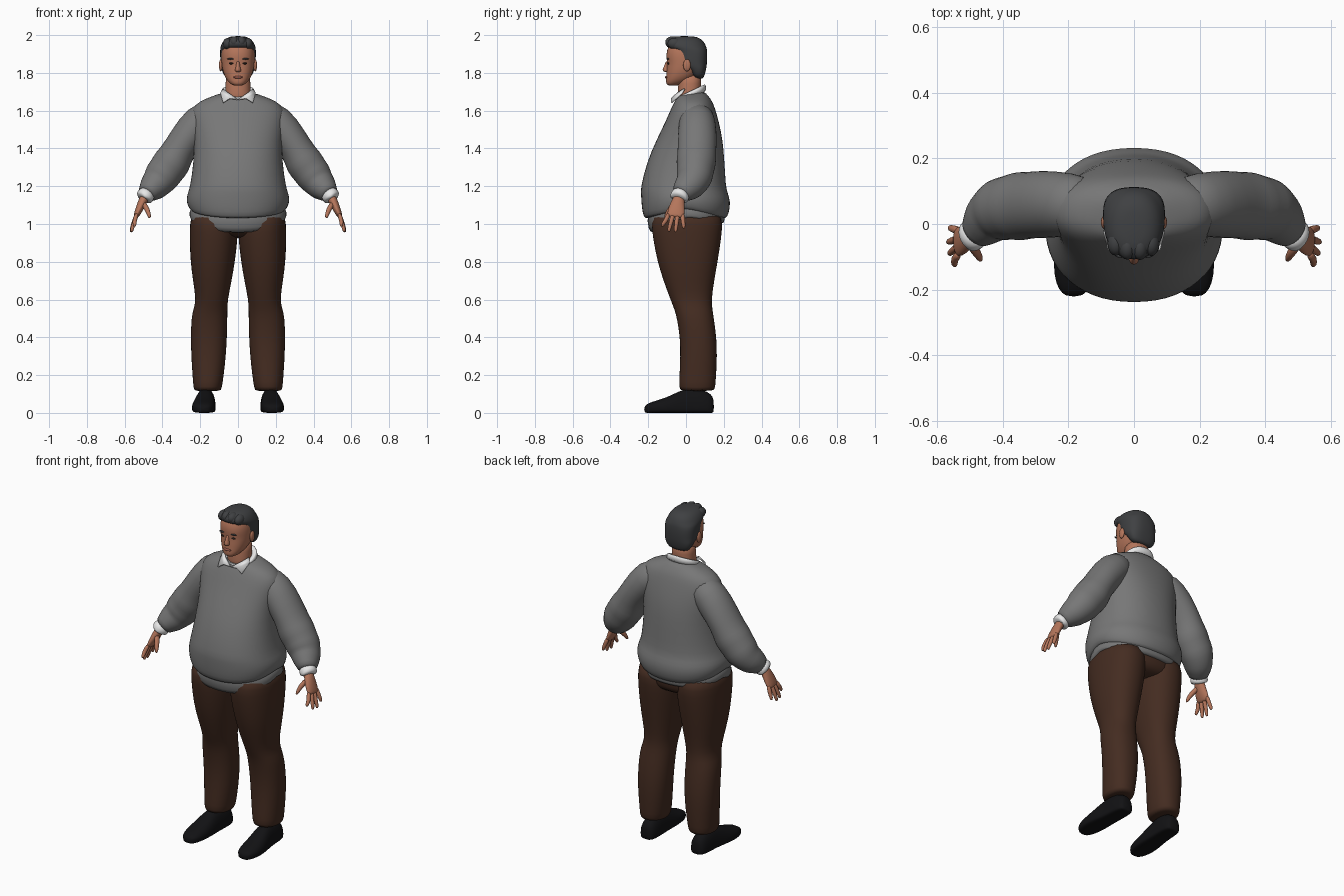
import bpy, bmesh, math
from mathutils import Vector


def material(name, r, g, b):
    m = bpy.data.materials.new(name)
    m.diffuse_color = (r, g, b, 1)
    return m


SKIN = material("skin", 0.46, 0.18, 0.105)
LIP = material("lip", 0.34, 0.11, 0.08)
HAIR = material("hair", 0.05, 0.052, 0.055)
WOOL = material("grey_wool", 0.185, 0.185, 0.185)
SHIRT = material("white_shirt", 0.8, 0.8, 0.8)
CLOTH = material("brown_cloth", 0.058, 0.025, 0.015)
LEATHER = material("black_leather", 0.006, 0.006, 0.007)
EYE = material("dark_eye", 0.03, 0.02, 0.015)


def finish(name, bm, mat, mirror=False, levels=1):
    bmesh.ops.recalc_face_normals(bm, faces=bm.faces)
    me = bpy.data.meshes.new(name)
    bm.to_mesh(me)
    bm.free()
    for p in me.polygons:
        p.use_smooth = True
    me.materials.append(mat)
    ob = bpy.data.objects.new(name, me)
    bpy.context.collection.objects.link(ob)
    if mirror:
        ob.modifiers.new("mirror", 'MIRROR').use_mirror_merge = False
    if levels:
        s = ob.modifiers.new("smooth", 'SUBSURF')
        s.levels = s.render_levels = levels
    return ob


def loft(name, rings, mat, mirror=False, levels=1):
    """Skin a list of closed point rings and cap both ends."""
    bm = bmesh.new()
    vs = [[bm.verts.new(p) for p in ring] for ring in rings]
    n = len(rings[0])
    for a, b in zip(vs, vs[1:]):
        for i in range(n):
            j = (i + 1) % n
            bm.faces.new((a[i], a[j], b[j], b[i]))
    bm.faces.new(vs[0])
    bm.faces.new(vs[-1])
    return finish(name, bm, mat, mirror, levels)


def power(v, p):
    return math.copysign(abs(v) ** p, v)


def level(z, rx, front, back, cx=0, dip=0, tilt=0, p=0.9, cy=None, n=28):
    """Roughly level ring; dip lowers its front and back, tilt raises the back."""
    cy = (front + back) / 2 if cy is None else cy
    ring = []
    for i in range(n):
        t = 2 * math.pi * i / n
        c, s = power(math.cos(t), p), power(math.sin(t), p)
        ring.append((cx + rx * c, cy + s * ((back - cy) if s > 0 else (cy - front)),
                     z - dip * abs(s) + tilt * s))
    return ring


def tube(path, n=16):
    """Rings across a path of (x, y, z, thickness, width along y)."""
    pts = [Vector(q[:3]) for q in path]
    rings = []
    for k, (q, c) in enumerate(zip(path, pts)):
        t = (pts[min(k + 1, len(pts) - 1)] - pts[max(k - 1, 0)]).normalized()
        v = (Vector((0, 1, 0)) - t * t.y).normalized()
        u = t.cross(v)
        rings.append([c + u * q[3] * math.cos(2 * math.pi * i / n)
                      + v * q[4] * math.sin(2 * math.pi * i / n) for i in range(n)])
    return rings


def ball(name, loc, size, mat, mirror=False, levels=0):
    bm = bmesh.new()
    bmesh.ops.create_uvsphere(bm, u_segments=16, v_segments=10, radius=1)
    for v in bm.verts:
        v.co = Vector(a * b + c for a, b, c in zip(v.co, size, loc))
    return finish(name, bm, mat, mirror, levels)


# Sweater body with a bulging waistband
loft("sweater_body", [
    level(1.695, 0.085, -0.035, 0.095, tilt=0.015),
    level(1.675, 0.14, -0.045, 0.12),
    level(1.65, 0.205, -0.06, 0.14),
    level(1.61, 0.25, -0.08, 0.155),
    level(1.54, 0.25, -0.11, 0.175),
    level(1.45, 0.235, -0.155, 0.195),
    level(1.33, 0.235, -0.208, 0.205),
    level(1.2, 0.255, -0.24, 0.212),
    level(1.17, 0.265, -0.24, 0.22),
    level(1.13, 0.277, -0.238, 0.238, dip=0.01),
    level(1.095, 0.266, -0.232, 0.23, dip=0.035),
    level(1.08, 0.253, -0.22, 0.212, dip=0.055),
    level(1.09, 0.235, -0.19, 0.19, dip=0.055)], WOOL)

# Lower hem that hangs over the trousers
loft("sweater_hem", [
    level(1.12, 0.25, -0.205, 0.2),
    level(1.06, 0.26, -0.208, 0.208, dip=0.04, tilt=0.015),
    level(1.035, 0.257, -0.192, 0.203, dip=0.06, tilt=0.025),
    level(1.04, 0.235, -0.16, 0.18, dip=0.06, tilt=0.025)], WOOL)

# Sleeves, with soft folds at the elbow
loft("sleeve", tube([
    (0.12, 0.055, 1.6, 0.07, 0.08),
    (0.2, 0.06, 1.545, 0.102, 0.1),
    (0.285, 0.06, 1.44, 0.087, 0.105),
    (0.325, 0.057, 1.37, 0.09, 0.102),
    (0.35, 0.054, 1.325, 0.103, 0.108),
    (0.38, 0.05, 1.285, 0.096, 0.097),
    (0.405, 0.045, 1.25, 0.098, 0.1),
    (0.43, 0.03, 1.215, 0.082, 0.085),
    (0.45, 0.01, 1.195, 0.078, 0.08),
    (0.472, -0.015, 1.172, 0.058, 0.062),
    (0.488, -0.03, 1.153, 0.05, 0.052)], 20), WOOL, True)
loft("shirt_cuff", tube([
    (0.474, -0.02, 1.17, 0.044, 0.046),
    (0.49, -0.032, 1.15, 0.049, 0.051),
    (0.503, -0.04, 1.13, 0.048, 0.05),
    (0.501, -0.039, 1.133, 0.036, 0.038)]), SHIRT, True)

# Hands
loft("palm", tube([
    (0.485, -0.03, 1.155, 0.026, 0.03),
    (0.505, -0.042, 1.12, 0.024, 0.033),
    (0.522, -0.05, 1.08, 0.021, 0.046),
    (0.538, -0.055, 1.045, 0.016, 0.046),
    (0.543, -0.056, 1.035, 0.01, 0.04)]), SKIN, True)
fingers = [(-0.09, -0.125, 0.547, 0.985), (-0.066, -0.09, 0.562, 0.958),
           (-0.043, -0.055, 0.566, 0.955), (-0.02, -0.012, 0.561, 0.975)]
for i, (y0, y1, x1, z1) in enumerate(fingers):
    loft("finger_%d" % (i + 1), tube([
        (0.533, y0, 1.06, 0.012, 0.013),
        (0.549, y0 * 0.5 + y1 * 0.5, 1.015, 0.0125, 0.0125),
        (x1, y1, z1 + 0.012, 0.010, 0.010),
        (x1, y1, z1, 0.006, 0.006)], 10), SKIN, True)
loft("thumb", tube([
    (0.505, -0.05, 1.115, 0.015, 0.018),
    (0.485, -0.08, 1.085, 0.015, 0.016),
    (0.472, -0.1, 1.055, 0.012, 0.012),
    (0.467, -0.112, 1.03, 0.007, 0.007)], 10), SKIN, True)

# Trousers
loft("trouser_seat", [
    level(1.09, 0.235, -0.17, 0.18),
    level(1.0, 0.248, -0.172, 0.19),
    level(0.95, 0.225, -0.15, 0.175),
    level(0.925, 0.13, -0.1, 0.13)], CLOTH)
loft("trouser_leg", [
    level(1.07, 0.118, -0.17, 0.185, 0.13),
    level(1.0, 0.127, -0.185, 0.195, 0.128),
    level(0.92, 0.128, -0.175, 0.187, 0.129),
    level(0.8, 0.118, -0.152, 0.168, 0.134),
    level(0.7, 0.103, -0.12, 0.15, 0.136),
    level(0.6, 0.084, -0.083, 0.135, 0.138),
    level(0.55, 0.09, -0.062, 0.14, 0.146),
    level(0.5, 0.096, -0.048, 0.148, 0.152),
    level(0.4, 0.096, -0.032, 0.162, 0.154),
    level(0.3, 0.092, -0.03, 0.165, 0.156),
    level(0.2, 0.083, -0.035, 0.16, 0.158),
    level(0.125, 0.075, -0.037, 0.155, 0.161, dip=-0.005),
    level(0.115, 0.068, -0.028, 0.148, 0.161)], CLOTH, True)

# Shoes: arched sections along the foot, flat underneath
sections = [(0.148, 0.168, 0.028, 0.07), (0.135, 0.168, 0.045, 0.1), (0.09, 0.169, 0.053, 0.125),
            (0.02, 0.172, 0.052, 0.135), (-0.04, 0.177, 0.058, 0.115), (-0.1, 0.182, 0.064, 0.083),
            (-0.16, 0.184, 0.06, 0.065), (-0.2, 0.184, 0.047, 0.052), (-0.222, 0.184, 0.024, 0.035)]
shoe = []
for y, cx, rx, h in sections:
    ring = []
    for i in range(20):
        a = 2 * math.pi * i / 20
        s = math.sin(a)
        z = 0.028 + (s * (h - 0.028) if s > 0 else power(s, 0.4) * 0.028)
        ring.append((cx + rx * power(math.cos(a), 0.75), y, z))
    shoe.append(ring)
loft("shoe", shoe, LEATHER, True)

# Neck and head
loft("neck", [level(1.62, 0.07, -0.045, 0.075), level(1.7, 0.067, -0.045, 0.08),
              level(1.74, 0.066, -0.04, 0.08), level(1.8, 0.065, -0.04, 0.085)], SKIN)
loft("head", [
    level(1.732, 0.022, -0.093, -0.05),
    level(1.74, 0.038, -0.104, -0.02),
    level(1.757, 0.056, -0.107, 0.02),
    level(1.785, 0.073, -0.104, 0.06),
    level(1.82, 0.083, -0.103, 0.085),
    level(1.85, 0.087, -0.099, 0.095),
    level(1.88, 0.089, -0.105, 0.1),
    level(1.92, 0.088, -0.103, 0.1),
    level(1.96, 0.074, -0.083, 0.08),
    level(1.98, 0.04, -0.05, 0.05)], SKIN)

# Face
loft("nose", [level(1.866, 0.008, -0.106, -0.08), level(1.835, 0.010, -0.116, -0.08),
              level(1.814, 0.017, -0.127, -0.08), level(1.804, 0.015, -0.117, -0.08)], SKIN)
ball("eye", (0.035, -0.093, 1.85), (0.014, 0.006, 0.005), EYE, True)
ball("eyebrow", (0.038, -0.096, 1.874), (0.02, 0.007, 0.0045), HAIR, True)
ball("lips", (0, -0.102, 1.777), (0.025, 0.009, 0.007), LIP)
ball("ear", (0.091, 0.005, 1.84), (0.01, 0.02, 0.032), SKIN, True)

# Hair: sideburns and back below the hairline, swept front above it
loft("hair", [
    level(1.768, 0.05, 0.055, 0.088),
    level(1.785, 0.077, 0.03, 0.099, p=0.8),
    level(1.825, 0.089, 0.015, 0.108, p=0.75),
    level(1.84, 0.092, -0.035, 0.11, p=0.75),
    level(1.88, 0.095, -0.05, 0.114, p=0.75),
    level(1.923, 0.095, -0.055, 0.112, p=0.78),
    level(1.935, 0.094, -0.108, 0.109),
    level(1.965, 0.083, -0.112, 0.097),
    level(1.985, 0.062, -0.09, 0.072),
    level(1.995, 0.032, -0.06, 0.04)], HAIR)
for i, x in enumerate((-0.055, -0.02, 0.018, 0.052)):
    ball("hair_lock_%d" % (i + 1), (x, -0.078 + abs(x) * 0.35, 1.968 - abs(x) * 0.25),
         (0.026, 0.038, 0.03), HAIR)

# Shirt collar: band with two folded points
loft("collar_band", [
    level(1.668, 0.1, -0.052, 0.112, tilt=0.022),
    level(1.7, 0.091, -0.052, 0.106, tilt=0.032),
    level(1.708, 0.084, -0.05, 0.1, tilt=0.036),
    level(1.695, 0.074, -0.046, 0.09, tilt=0.034)], SHIRT)
bm = bmesh.new()
bm.faces.new([bm.verts.new(p) for p in (
    (0.004, -0.07, 1.662), (0.045, -0.078, 1.668), (0.08, -0.08, 1.645),
    (0.094, -0.025, 1.695), (0.08, -0.01, 1.718), (0.058, -0.042, 1.7))])
flap = finish("collar_point", bm, SHIRT, True, 0)
flap.modifiers.new("thickness", 'SOLIDIFY').thickness = 0.008
